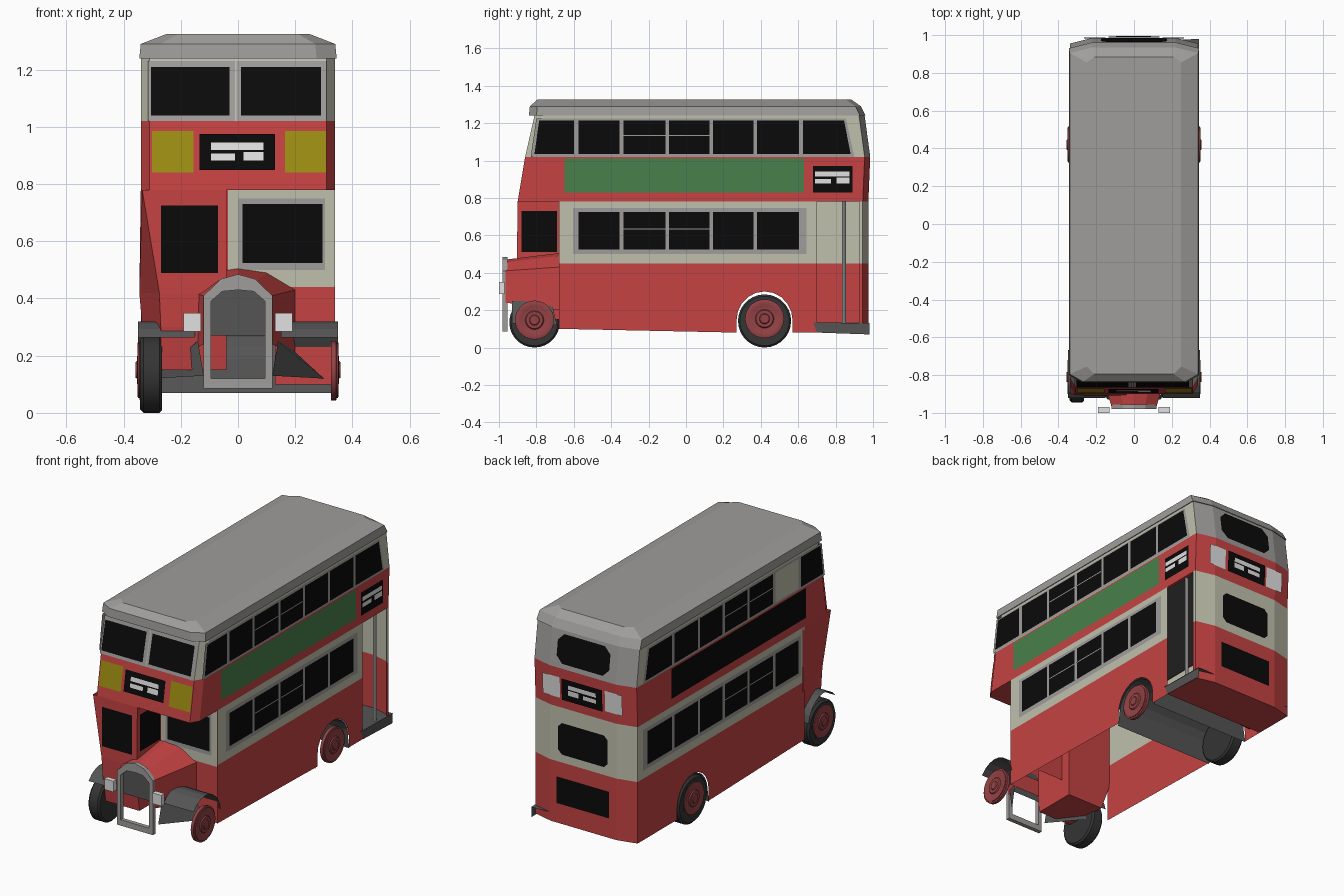
import bpy, bmesh, math
from mathutils import Vector

if "Cube" in bpy.data.objects:
    bpy.data.objects.remove(bpy.data.objects["Cube"])

COLOURS = {
    "red": (0.56, 0.055, 0.055), "cream": (0.53, 0.53, 0.42), "roof grey": (0.35, 0.34, 0.33),
    "black": (0.003, 0.003, 0.003), "green": (0.065, 0.22, 0.07), "gold": (0.34, 0.27, 0.006),
    "dark grey": (0.09, 0.09, 0.09), "tyre": (0.035, 0.035, 0.035), "white": (0.75, 0.75, 0.75),
    "wheel red": (0.30, 0.055, 0.06)}
MATS = {}
for n, c in COLOURS.items():
    MATS[n] = bpy.data.materials.new(n)
    MATS[n].diffuse_color = (*c, 1)


def mesh(name, polys, mats, rule=None, out=None):
    """Object from polygons; rule(centre) picks the material, out fixes the facing."""
    mats = [mats] if isinstance(mats, str) else mats
    bm = bmesh.new()
    for p in polys:
        bm.faces.new([bm.verts.new(v) for v in p])
    bmesh.ops.remove_doubles(bm, verts=bm.verts, dist=0.0005)
    if out is None:
        bmesh.ops.recalc_face_normals(bm, faces=bm.faces)
    for f in bm.faces:
        f.normal_update()
        if out and f.normal.dot(Vector(out)) < 0:
            f.normal_flip()
        if rule:
            f.material_index = rule(f.calc_center_median())
    me = bpy.data.meshes.new(name)
    bm.to_mesh(me)
    bm.free()
    for m in mats:
        me.materials.append(MATS[m])
    ob = bpy.data.objects.new(name, me)
    bpy.context.collection.objects.link(ob)
    return ob


def loft(rings, closed=True, bottom=False, top=False):
    polys = []
    for a, b in zip(rings, rings[1:]):
        n = len(a)
        for i in range(n if closed else n - 1):
            j = (i + 1) % n
            polys.append([a[i], a[j], b[j], b[i]])
    return polys + ([rings[0]] if bottom else []) + ([rings[-1]] if top else [])


def box(name, x0, x1, y0, y1, z0, z1, mat):
    r = lambda z: [(x0, y0, z), (x1, y0, z), (x1, y1, z), (x0, y1, z)]
    return mesh(name, loft([r(z0), r(z1)], True, True, True), mat)


def rect(a0, a1, z0, z1):
    return [(a0, z0), (a1, z0), (a1, z1), (a0, z1)]


def lerp(z, table):
    for (z0, v0), (z1, v1) in zip(table, table[1:]):
        if z <= z1:
            return v0 + (v1 - v0) * max(0, (z - z0)) / (z1 - z0)
    return table[-1][1]


def front_y(z):
    return lerp(z, [(0.42, -0.905), (0.78, -0.9), (1.02, -0.86), (1.24, -0.81)])


def rear_y(z):
    return lerp(z, [(0.78, 0.975), (1.02, 0.985), (1.24, 0.955)])


W = 0.34


def front_plates(name, shapes, mat, d=0.005, y=None):
    mesh(name, [[(x, (front_y(z) if y is None else y) - d, z) for x, z in s] for s in shapes], mat, out=(0, -1, 0))


def rear_plates(name, shapes, mat, d=0.005):
    mesh(name, [[(x, rear_y(z) + d, z) for x, z in s] for s in shapes], mat, out=(0, 1, 0))


def side_plates(name, side, shapes, mat, d=0.003):
    mesh(name, [[(side * (W + d), y, z) for y, z in s] for s in shapes], mat, out=(side, 0, 0))


def outline(z, yf, yr, w=W, cf=(0.03, 0.05), cr=(0.12, 0.03)):
    half = [(w - cf[0], yf), (w, yf + cf[1]), (w, yr - cr[1]), (w - cr[0], yr)]
    return [(x, y, z) for x, y in half] + [(-x, y, z) for x, y in reversed(half)]


# Upper deck shell: red band, cream window level, grey at the rear
deck = [outline(z, front_y(z), rear_y(z)) for z in (0.78, 1.02, 1.24)]
mesh("upper_deck", loft(deck, bottom=True), ["red", "cream", "roof grey"],
     lambda c: 0 if c.z < 1.02 else (2 if c.y > 0.93 else 1))
mesh("roof", loft([outline(1.24, -0.84, 0.96, 0.345, (0.07, 0.04)),
                   outline(1.29, -0.835, 0.935, 0.34, (0.07, 0.04)),
                   outline(1.325, -0.795, 0.885, 0.25, (0.04, 0.04), (0.04, 0.03))],
                  bottom=True, top=True), "roof grey")
mesh("saloon_ceiling", [[(-.33, -.67, .775), (.33, -.67, .775), (.33, .94, .775), (-.33, .94, .775)]],
     "dark grey", out=(0, 0, -1))

# Lower saloon walls with wheel arch cut-outs
arch = [(0.42 - 0.15 * math.cos(math.pi * i / 10), 0.145 + 0.155 * math.sin(math.pi * i / 10)) for i in range(11)]
for side, name, y0, y1 in ((1, "right_wall", -0.68, 0.70), (-1, "left_wall", -0.64, 0.945)):
    low = [(y0, 0.1), (0.27, 0.08)] + arch + [(0.57, 0.08), (y1, 0.08), (y1, 0.45), (y0, 0.45)]
    mesh(name, [[(side * W, y, z) for y, z in s] for s in (low, rect(y0, y1, 0.45, 0.78))],
         ["red", "cream"], lambda c: int(c.z > 0.5), (side, 0, 0))
rear = [(-W, 0.945), (-0.22, 0.975), (0.22, 0.975), (W, 0.945), (W, 0.925)]
mesh("rear_wall", loft([[(x, y, z) for x, y in rear] for z in (0.08, 0.45, 0.78)], closed=False),
     ["red", "cream"], lambda c: int(c.z > 0.45))
front_plates("front_bulkhead", [rect(-0.04, W, 0.44, 0.78), rect(0.13, W, 0.1, 0.44), rect(-0.04, 0.13, 0.27, 0.44)],
             "red", 0, -0.68)
front_plates("bulkhead_cream", [rect(-0.035, W, 0.44, 0.78)], "cream", 0.003, -0.68)
front_plates("bulkhead_window_frame", [rect(0.0, 0.305, 0.5, 0.75)], "roof grey", 0.008, -0.68)
front_plates("bulkhead_window", [rect(0.015, 0.295, 0.525, 0.73)], "black", 0.012, -0.68)

# Open rear platform with pole
mesh("platform_floor", [[(-.33, .62, .135), (.345, .68, .135), (.345, .98, .13), (-.33, .95, .135)]],
     "dark grey", out=(0, 0, 1))
mesh("platform_edge", [[(.342, .68, .135), (.342, .98, .13), (.342, .98, .07), (.342, .70, .08)]],
     "dark grey", out=(1, 0, 0))
mesh("rear_underside", [[(-W, .7, .08), (W, .7, .08), (W, .945, .08), (.22, .975, .08), (-.22, .975, .08), (-W, .945, .08)]],
     "red", out=(0, 0, -1))
bpy.ops.mesh.primitive_cylinder_add(vertices=10, radius=0.01, depth=0.65, location=(0.32, 0.845, 0.455))
bpy.context.object.name = "platform_pole"
bpy.context.object.data.materials.append(MATS["white"])

# Driver cab on the left, tucked in over the wheel
cab = [[(fl, yf, z), (-0.04, yf, z), (-0.04, -0.62, z), (bl, -0.62, z)] for z, fl, bl, yf in
       ((0.15, -0.27, -0.28, -0.88), (0.30, -0.27, -0.335, -0.9), (0.42, -0.275, -0.345, -0.905), (0.78, -0.335, -0.34, -0.9))]
mesh("driver_cab", loft(cab, bottom=True), "red")
front_plates("cab_windscreen", [rect(-0.27, -0.07, 0.49, 0.725)], "black")
mesh("cab_inner_window", [[(-0.035, y, z) for y, z in rect(-0.88, -0.69, 0.51, 0.73)]], "black", out=(1, 0, 0))

# Bonnet and open radiator frame
def hood(y, w, zb, zs, zm, zt):
    return [(-w, y, zb), (-w, y, zs), (-w * .5, y, zm), (0, y, zt), (w * .5, y, zm), (w, y, zs), (w, y, zb)]


mesh("bonnet", loft([hood(-0.965, .12, .24, .41, .455, .47), hood(-0.68, .2, .2, .43, .49, .505)], closed=False), "red")
mesh("radiator_core", [hood(-0.955, .11, .27, .41, .45, .465)], "dark grey", out=(0, -1, 0))
outer = [(-.12, .085), (-.12, .41), (-.06, .468), (0, .485), (.06, .468), (.12, .41), (.12, .085)]
inner = [(-.095, .12), (-.095, .39), (-.055, .425), (0, .43), (.055, .425), (.095, .39), (.095, .12)]
rings = [[(x, y, z) for x, z in s] for s, y in ((outer, -.955), (outer, -.98), (inner, -.98), (inner, -.955), (outer, -.955))]
mesh("radiator_frame", loft(rings), "roof grey")
for s, n in ((-1, "left"), (1, "right")):
    xs = sorted((s * 0.13, s * 0.19))
    box(n + "_headlight", *xs, -1.0, -0.97, 0.285, 0.35, "white")
    # Front mudguard: curved sheet plus inner stay
    prof = [(-0.81 - 0.145 * math.cos(a), 0.16 + 0.16 * math.sin(a)) for a in
            [math.radians(40 + 130 * i / 8) for i in range(9)]]
    mesh(n + "_mudguard", loft([[(s * x, y, z) for y, z in prof] for x in (0.15, 0.35)], closed=False),
         "dark grey", out=(0, 0, 1))
    mesh(n + "_mudguard_stay", [[(s * .14, -.93, .25), (s * .16, -.72, .25), (s * .30, -.69, .12), (s * .12, -.93, .13)]],
         "dark grey", out=(s, 0, .5))

# Full-width rear wheel arch
prof = [(0.42 - 0.148 * math.cos(a), 0.14 + 0.155 * math.sin(a)) for a in [math.pi * i / 10 for i in range(11)]]
prof = [(0.26, 0.07)] + prof + [(0.58, 0.07)]
mesh("rear_wheel_arch", loft([[(x, y, z) for y, z in prof] for x in (-.335, .335)], closed=False), "dark grey")


# Wheels turned from a profile of (radius, x) points
def turned(name, side, y, z, profile, mat, n=28):
    ring = lambda r, x: [(side * x, y + r * math.cos(2 * math.pi * i / n), z + r * math.sin(2 * math.pi * i / n)) for i in range(n)]
    ob = mesh(name, loft([ring(r, x) for r, x in profile], top=True, bottom=True), mat)
    bpy.context.view_layer.objects.active = ob
    bpy.ops.object.select_all(action='DESELECT')
    ob.select_set(True)
    bpy.ops.object.shade_smooth_by_angle(angle=math.radians(35))


for y, r, end in ((-0.81, 0.135, "front"), (0.42, 0.142, "rear")):
    for s, n in ((-1, "left"), (1, "right")):
        nm = f"{end}_{n}_"
        if s < 0:
            turned(nm + "tyre", s, y, r, [(.09, .265), (r - .01, .265), (r, .275), (r, .33), (r - .012, .342), (.098, .342)], "tyre")
        z = r + 0.012
        turned(nm + "rim", s, y, z, [(.104, .325), (.104, .343), (.092, .346)], "tyre" if s < 0 else "wheel red")
        turned(nm + "hub", s, y, z, [(.095, .33), (.095, .35), (.082, .352), (.07, .347), (.05, .347), (.045, .353),
                                     (.028, .353), (.024, .358), (.012, .358)], "wheel red")

# Side windows
E = [-0.585, -0.345, -0.1, 0.135, 0.37, 0.615, 0.87]
for s, n, count in ((1, "right", 5), (-1, "left", 6)):
    lower = [rect(a + .01, b - .01, .525, .725) for a, b in list(zip(E, E[1:]))[:count]]
    upper = [[(-.81, 1.035), (-.6, 1.035), (-.6, 1.215), (-.785, 1.215)]]
    upper += [rect(a + .01, b - .01, 1.035, 1.215) for a, b in list(zip(E, E[1:]))[:5]]
    upper += [[(.625, 1.035), (.88, 1.035), (.845, 1.215), (.625, 1.215)]]
    if s < 0:
        side_plates("left_blank_panel", s, [upper.pop(1)], "cream", .007)
    side_plates(n + "_window_frames", s, [rect(-.605, E[count] + .03, .5, .745),
                [(-.83, 1.02), (.9, 1.02), (.855, 1.225), (-.8, 1.225)]], "roof grey")
    side_plates(n + "_windows", s, lower + upper, "black", .006)
    side_plates(n + "_window_bars", s, [rect(a, b, z, z + .006) for z in (.63, 1.13) for a, b in ((-.335, -.11), (-.09, .125))],
                "roof grey", .008)
    side_plates(n + "_side_panel", s, [rect(-.65, .63, .83, 1.01)], "green" if s > 0 else "black")


# Plain blind bars on destination boards
def bars(c, z):
    return [rect(c - .095, c + .09, z + .01, z + .035), rect(c - .095, c - .01, z - .027, z - .003), rect(c + .02, c + .09, z - .027, z + .003)]


side_plates("side_blind", 1, [rect(.68, .89, .83, .97)], "black")
side_plates("side_blind_bars", 1, bars(.785, .905), "white", .006)

# Front upper windows, blind and gold boards
front_plates("front_window_frame", [rect(-.315, -.01, 1.02, 1.23), rect(-.005, .31, 1.02, 1.23)], "roof grey")
front_plates("front_windows", [rect(-.305, -.03, 1.04, 1.21), rect(.01, .29, 1.04, 1.21)], "black", .009)
front_plates("gold_boards", [rect(-.3, -.155, .84, .985), rect(.165, .308, .84, .985)], "gold")
front_plates("front_blind", [rect(-.135, .13, .85, .975)], "black", .007)
front_plates("front_blind_bars", bars(0, .91), "white", .01)


# Rear windows with cut corners, blind and boards
def cut(w, z0, z1, c=.04):
    return [(-w + c, z0), (w - c, z0), (w, z0 + c), (w, z1 - c), (w - c, z1), (c - w, z1), (-w, z1 - c), (-w, z0 + c)]


rear_plates("rear_windows", [cut(.175, 1.05, 1.22), cut(.165, .5, .69, .025)], "black")
rear_plates("rear_lower_panel", [rect(-.175, .175, .2, .36)], "black")
rear_plates("rear_blind", [rect(-.135, .135, .835, .965)], "black", .01)
rear_plates("rear_blind_bars", bars(0, .9), "white", .013)
rear_plates("rear_white_boards", [rect(.15, .265, .84, .965), rect(-.265, -.15, .84, .965)], "white")

for m in bpy.data.materials:
    if m.users and not m.is_grease_pencil:
        m.use_nodes = True
        m.node_tree.nodes["Principled BSDF"].inputs["Base Color"].default_value = m.diffuse_color
